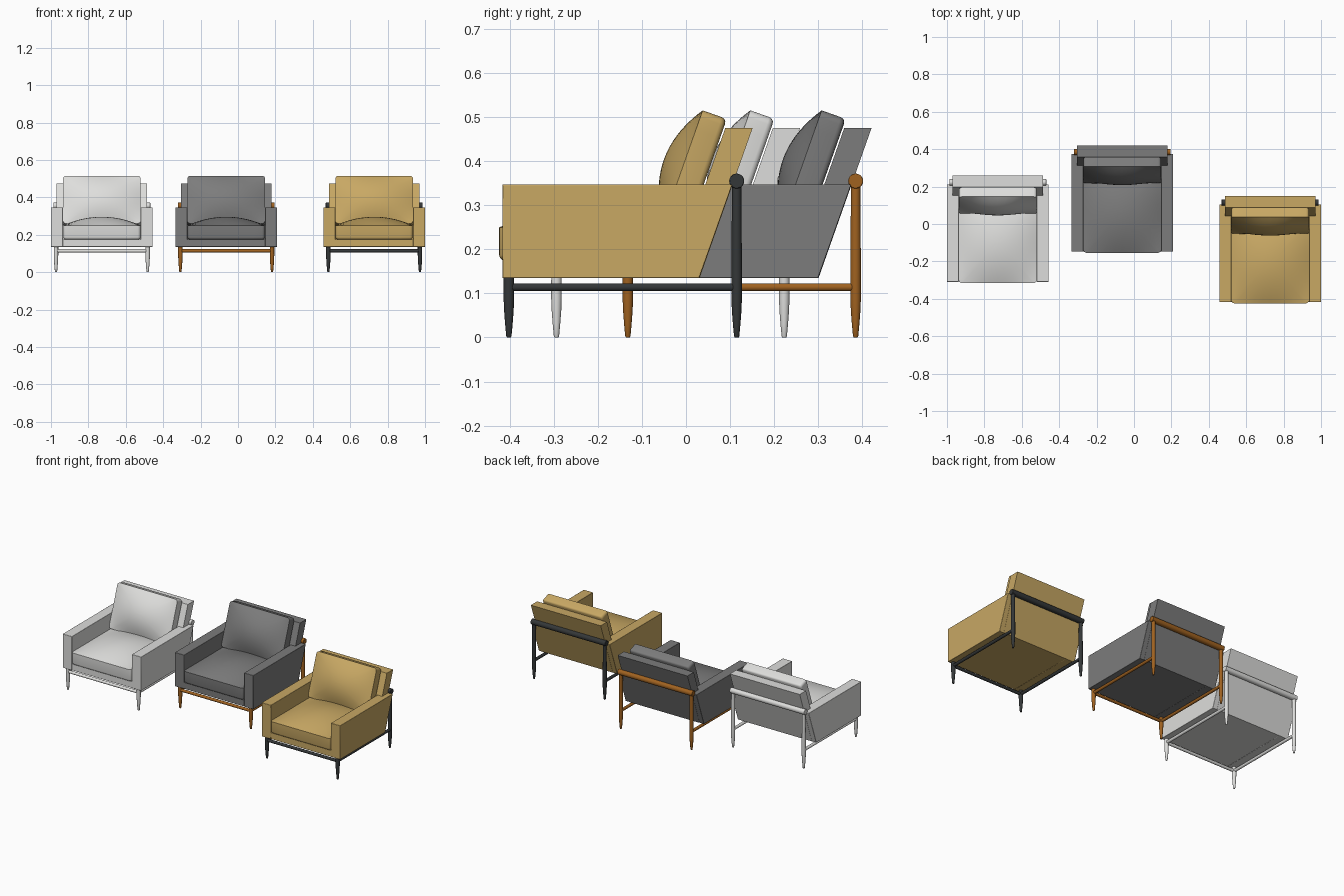
import bpy, bmesh, math
from mathutils import Matrix, Vector

if "Cube" in bpy.data.objects:
    bpy.data.objects.remove(bpy.data.objects["Cube"])

SLOPE = 0.353                      # backward lean of the back (dy/dz)
TILT = math.atan(SLOPE)


def material(name, rgb):
    m = bpy.data.materials.new(name)
    lin = [(c / 255 / 12.92) if c < 10 else ((c / 255 + 0.055) / 1.055) ** 2.4 for c in rgb]
    m.diffuse_color = (*lin, 1)
    m.use_nodes = True
    m.node_tree.nodes["Principled BSDF"].inputs["Base Color"].default_value = m.diffuse_color
    return m


def make(name, bm, mat, loc, bevel=0.0):
    bmesh.ops.recalc_face_normals(bm, faces=bm.faces[:])
    me = bpy.data.meshes.new(name)
    bm.to_mesh(me)
    bm.free()
    me.materials.append(mat)
    ob = bpy.data.objects.new(name, me)
    bpy.context.collection.objects.link(ob)
    ob.location = loc
    if bevel:
        b = ob.modifiers.new("soft edges", 'BEVEL')
        b.width, b.segments = bevel, 2
    bpy.ops.object.select_all(action='DESELECT')
    ob.select_set(True)
    bpy.context.view_layer.objects.active = ob
    bpy.ops.object.shade_smooth_by_angle(angle=math.radians(35))
    return ob


def loft(rings):
    """Skin a list of closed point rings and cap both ends."""
    bm = bmesh.new()
    vs = [[bm.verts.new(p) for p in r] for r in rings]
    n = len(vs[0])
    for a, b in zip(vs, vs[1:]):
        for i in range(n):
            j = (i + 1) % n
            bm.faces.new((a[i], a[j], b[j], b[i]))
    bm.faces.new(vs[0][::-1])
    bm.faces.new(vs[-1])
    return bm


def slab(profile, x0, x1):
    """Side profile (y, z) extruded across x."""
    return loft([[(x, y, z) for y, z in profile] for x in (x0, x1)])


def turned(profile, x, y, n=20):
    """Round leg from (z, radius) pairs."""
    return loft([[(x + r * math.cos(2 * math.pi * i / n), y + r * math.sin(2 * math.pi * i / n), z)
                  for i in range(n)] for z, r in profile])


def rod(a, b, r, n=20):
    a, b = Vector(a), Vector(b)
    q = (b - a).to_track_quat('Z', 'Y')
    circ = [q @ Vector((r * math.cos(2 * math.pi * i / n), r * math.sin(2 * math.pi * i / n), 0))
            for i in range(n)]
    return loft([[p + c for c in circ] for p in (a, b)])


def cushion(a, b, thick, crown, r=0.016):
    """Rounded box (half sizes a, b) below z = 0 with a domed top."""
    outline = []
    for k, (sx, sy) in enumerate(((1, 1), (-1, 1), (-1, -1), (1, -1))):
        for s in range(5):
            t = math.pi / 2 * (k + s / 4)
            outline.append((sx * (a - r) + r * math.cos(t), sy * (b - r) + r * math.sin(t)))
        # extra points along each straight side
        nx, ny = ((-1, 1), (-1, -1), (1, -1), (1, 1))[k]
        p0 = outline[-1]
        p1 = (nx * (a - r), ny * b) if k % 2 == 0 else (nx * a, ny * (b - r))
        for s in range(1, 8):
            outline.append((p0[0] + (p1[0] - p0[0]) * s / 8, p0[1] + (p1[1] - p0[1]) * s / 8))
    rings = []
    for inset, z in ((0.012, 0), (0.006, 0.0016), (0.0016, 0.006), (0, 0.012)):
        rings.append([(x * (1 - inset / a), y * (1 - inset / b), z - thick) for x, y in outline])
    for i in range(12):
        s = 1 - i / 11.2
        rings.append([(x * s, y * s, crown * (1 - (x * s / a) ** 2) * (1 - (y * s / b) ** 2))
                      for x, y in outline])
    return loft(rings)


def back_y(z):
    return 0.03 + SLOPE * (z - 0.135)


LEG = [(0, 0.0045), (0.003, 0.006), (0.03, 0.0085), (0.06, 0.0108), (0.09, 0.012)]


def chair(tag, loc, fabric, frame):
    # side arms
    arm = [(-0.417, 0.135), (back_y(0.135), 0.135), (back_y(0.347), 0.347), (-0.417, 0.347)]
    for side, s in (("left", -1), ("right", 1)):
        make(f"{tag}_{side}_arm", slab(arm, s * 0.208, s * 0.272), fabric, loc, 0.002)
    # seat base between the arms
    base = [(-0.416, 0.136), (0.025, 0.136), (0.035, 0.175), (-0.416, 0.175)]
    make(f"{tag}_seat_base", slab(base, -0.21, 0.21), fabric, loc)
    # leaning back panel
    t = 0.062
    panel = [(back_y(0.1355) + 0.001 - t, 0.1355), (back_y(0.1355) + 0.001, 0.1355),
             (back_y(0.475) + 0.001, 0.475), (back_y(0.475) + 0.001 - t, 0.475)]
    make(f"{tag}_back_panel", slab(panel, -0.242, 0.242), fabric, loc)
    # seat cushion
    bm = cushion(0.2075, 0.217, 0.075, 0.046)
    bm.transform(Matrix.Translation((0, -0.207, 0.25)))
    make(f"{tag}_seat_cushion", bm, fabric, loc)
    # back cushion, tilted so its dome faces forward
    bm = cushion(0.2075, 0.135, 0.058, 0.046)
    bm.transform(Matrix.Translation((0, -0.007, 0.388)) @ Matrix.Rotation(math.pi / 2 - TILT, 4, 'X'))
    make(f"{tag}_back_cushion", bm, fabric, loc)
    # legs, posts and side rails
    for side, x in (("left", -0.245), ("right", 0.245)):
        make(f"{tag}_{side}_front_leg", turned(LEG + [(0.137, 0.0118)], x, -0.402), frame, loc)
        make(f"{tag}_{side}_back_post", turned(LEG + [(0.15, 0.012), (0.355, 0.0105)], x, 0.115), frame, loc)
        make(f"{tag}_{side}_rail", rod((x, -0.402, 0.114), (x, 0.115, 0.114), 0.009), frame, loc)
    # front rail and back bar
    make(f"{tag}_front_rail", rod((-0.245, -0.402, 0.114), (0.245, -0.402, 0.114), 0.009), frame, loc)
    make(f"{tag}_back_bar", rod((-0.259, 0.115, 0.355), (0.259, 0.115, 0.355), 0.017), frame, loc, 0.002)


white = material("white", (222, 222, 220))
grey = material("grey", (124, 124, 124))
gold = material("gold", (200, 168, 100))
black = material("black", (52, 55, 56))
brown = material("brown wood", (160, 98, 32))

chair("white", (-0.728, 0.108, 0), white, white)
chair("grey", (-0.063, 0.27, 0), grey, brown)
chair("gold", (0.728, 0, 0), gold, black)
